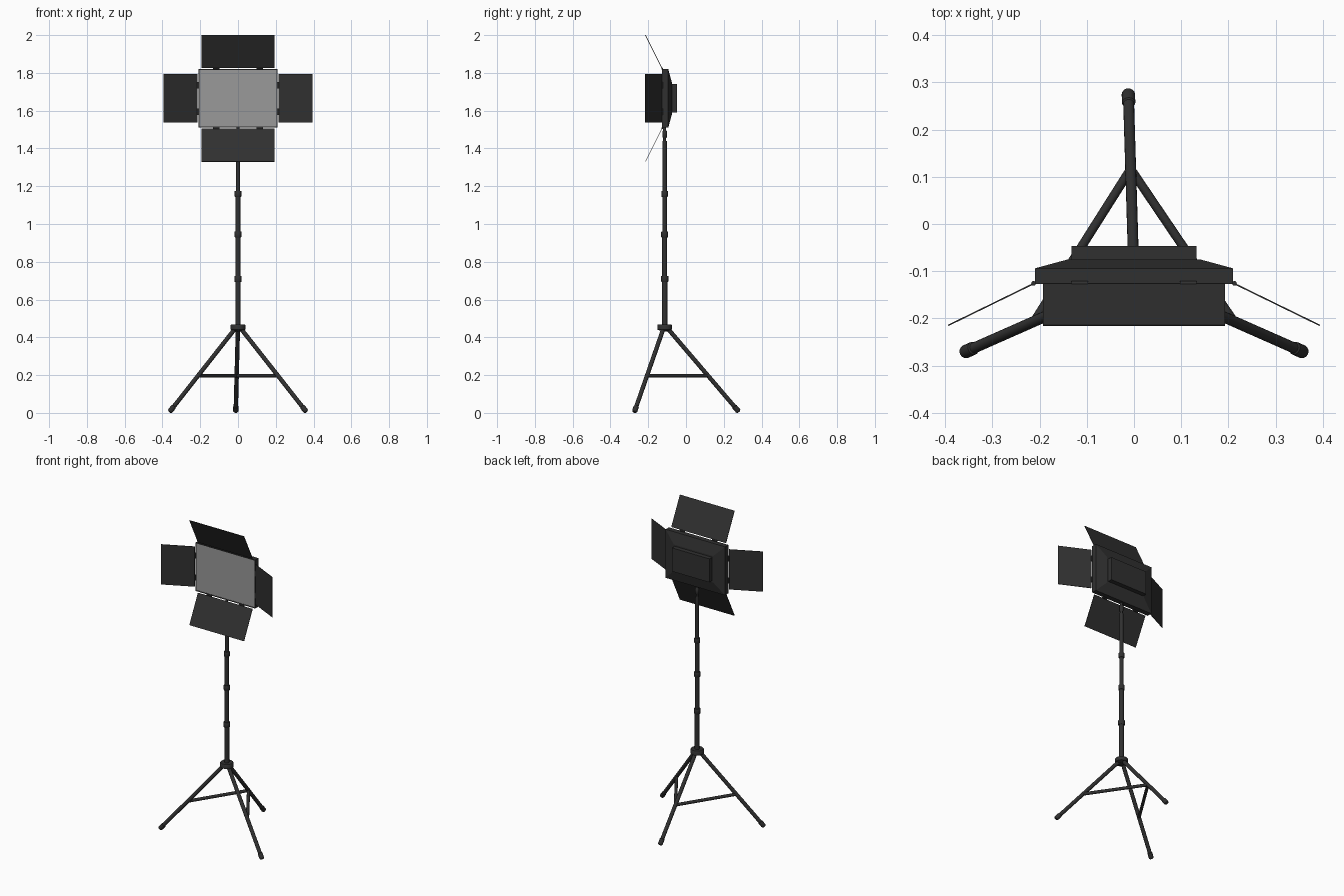
import bpy, bmesh, math
from mathutils import Vector

if "Cube" in bpy.data.objects:
    bpy.data.objects.remove(bpy.data.objects["Cube"])

def material(name, v):
    m = bpy.data.materials.new(name)
    m.diffuse_color = (v, v, v, 1)
    m.use_nodes = True
    m.node_tree.nodes["Principled BSDF"].inputs["Base Color"].default_value = m.diffuse_color
    return m

DARK = material("black_metal", 0.03)
LIGHT = material("diffuser_grey", 0.32)
CY, CZ = -0.113, 1.665          # pole y, lamp centre height

def finish(name, bm, mat=DARK, smooth=False):
    bmesh.ops.recalc_face_normals(bm, faces=bm.faces)
    me = bpy.data.meshes.new(name)
    bm.to_mesh(me)
    bm.free()
    me.materials.append(mat)
    ob = bpy.data.objects.new(name, me)
    bpy.context.collection.objects.link(ob)
    if smooth:
        bpy.ops.object.select_all(action='DESELECT')
        ob.select_set(True)
        bpy.context.view_layer.objects.active = ob
        bpy.ops.object.shade_smooth_by_angle(angle=math.radians(40))
    return ob

def lathe(name, start, end, profile, n=16):
    """Closed solid of revolution; profile = (distance along axis, radius)."""
    a, b = Vector(start), Vector(end)
    q = (b - a).to_track_quat('Z', 'Y')
    bm = bmesh.new()
    rings = [[bm.verts.new(a + q @ Vector((r * math.cos(2 * math.pi * i / n),
                                           r * math.sin(2 * math.pi * i / n), d)))
              for i in range(n)] for d, r in profile]
    for r0, r1 in zip(rings, rings[1:]):
        for i in range(n):
            bm.faces.new((r0[i], r0[(i + 1) % n], r1[(i + 1) % n], r1[i]))
    bm.faces.new(rings[0])
    bm.faces.new(rings[-1])
    return finish(name, bm, smooth=True)

def rod(name, a, b, r, n=16):
    return lathe(name, a, b, [(0, r), ((Vector(b) - Vector(a)).length, r)], n)

def rect_loft(name, sections, mat=DARK):
    """Loft of rectangles (y, half width, half height) around the lamp centre."""
    bm = bmesh.new()
    rings = [[bm.verts.new((sx * w, y, CZ + sz * h))
              for sx, sz in ((-1, -1), (1, -1), (1, 1), (-1, 1))] for y, w, h in sections]
    for r0, r1 in zip(rings, rings[1:]):
        for i in range(4):
            bm.faces.new((r0[i], r0[(i + 1) % 4], r1[(i + 1) % 4], r1[i]))
    bm.faces.new(rings[0])
    bm.faces.new(rings[-1])
    return finish(name, bm, mat)

def slab(name, p0, p1, side, thick):
    """Thin plate from edge centre p0 to edge centre p1, half width vector side."""
    p0, p1, s = Vector(p0), Vector(p1), Vector(side)
    t = (p1 - p0).cross(s).normalized() * thick / 2
    bm = bmesh.new()
    lo, hi = [[bm.verts.new(c + k) for c in (p0 - s, p0 + s, p1 + s, p1 - s)] for k in (-t, t)]
    bm.faces.new(lo)
    bm.faces.new(hi)
    for i in range(4):
        bm.faces.new((lo[i], lo[(i + 1) % 4], hi[(i + 1) % 4], hi[i]))
    return finish(name, bm)

# Telescopic pole with collars
levels = [0.43, 0.71, 0.945, 1.16, 1.44]
for i, r in enumerate((0.0145, 0.0135, 0.0125, 0.0115)):
    rod(f"pole_section_{i}", (0, CY, levels[i]), (0, CY, levels[i + 1]), r)
for i, z in enumerate(levels[1:4]):
    rr = 0.0195 - 0.001 * i
    lathe(f"pole_collar_{i}", (0, CY, z - 0.016), (0, CY, z + 0.016),
          [(0, rr - 0.002), (0.003, rr), (0.029, rr), (0.032, rr - 0.002)])
lathe("lamp_mount", (0, CY, 1.435), (0, CY, 1.52),
      [(0, 0.008), (0.02, 0.008), (0.025, 0.012), (0.055, 0.012), (0.06, 0.008), (0.085, 0.008)])

# Tripod hub
lathe("tripod_hub", (0, CY, 0.435), (0, CY, 0.468),
      [(0, 0.022), (0.006, 0.039), (0.029, 0.039), (0.033, 0.036)], 24)

# Legs with rubber feet
feet = {"left": (-0.36, -0.272), "right": (0.36, -0.272), "back": (-0.012, 0.278)}
nodes = {}
for key, (x, y) in feet.items():
    foot = Vector((x, y, 0.008))
    out = (Vector((x, y, 0)) - Vector((0, CY, 0))).normalized()
    top = Vector((0, CY, 0.447)) + out * 0.016
    rod(f"leg_{key}", top, foot, 0.0115)
    lathe(f"foot_{key}", foot, top,
          [(-0.004, 0.008), (0, 0.0125), (0.004, 0.0142), (0.032, 0.0142), (0.035, 0.0115)])
    nodes[key] = top.lerp(foot, (top.z - 0.197) / (top.z - foot.z))

# Two braces meeting at the back leg
for key in ("left", "right"):
    rod(f"brace_{key}", nodes["back"], nodes[key], 0.0095, 12)

# Lamp housing with recessed front, tapered back and battery box
rect_loft("lamp_housing", [(-0.122, 0.203, 0.148), (-0.127, 0.205, 0.150), (-0.127, 0.210, 0.155),
                           (-0.094, 0.210, 0.155), (-0.075, 0.140, 0.085)])
rect_loft("diffuser_panel", [(-0.1255, 0.2045, 0.1495), (-0.118, 0.2045, 0.1495)], LIGHT)
rect_loft("rear_box", [(-0.08, 0.132, 0.075), (-0.047, 0.132, 0.075)])

# Barn doors and their hinges
for s, tb, lr in ((1, "top", "right"), (-1, "bottom", "left")):
    slab(f"barn_door_{tb}", (0, -0.128, CZ + s * 0.161), (0, -0.215, CZ + s * 0.335), (0.193, 0, 0), 0.003)
    slab(f"barn_door_{lr}", (s * 0.216, -0.128, CZ), (s * 0.394, -0.215, CZ), (0, 0, 0.128), 0.003)
    for k in (-1, 1):
        rod(f"hinge_{tb}_{k}", (k * 0.115 - 0.017, -0.126, CZ + s * 0.158),
            (k * 0.115 + 0.017, -0.126, CZ + s * 0.158), 0.005, 10)
        rod(f"hinge_{lr}_{k}", (s * 0.213, -0.126, CZ + k * 0.07 - 0.017),
            (s * 0.213, -0.126, CZ + k * 0.07 + 0.017), 0.005, 10)
